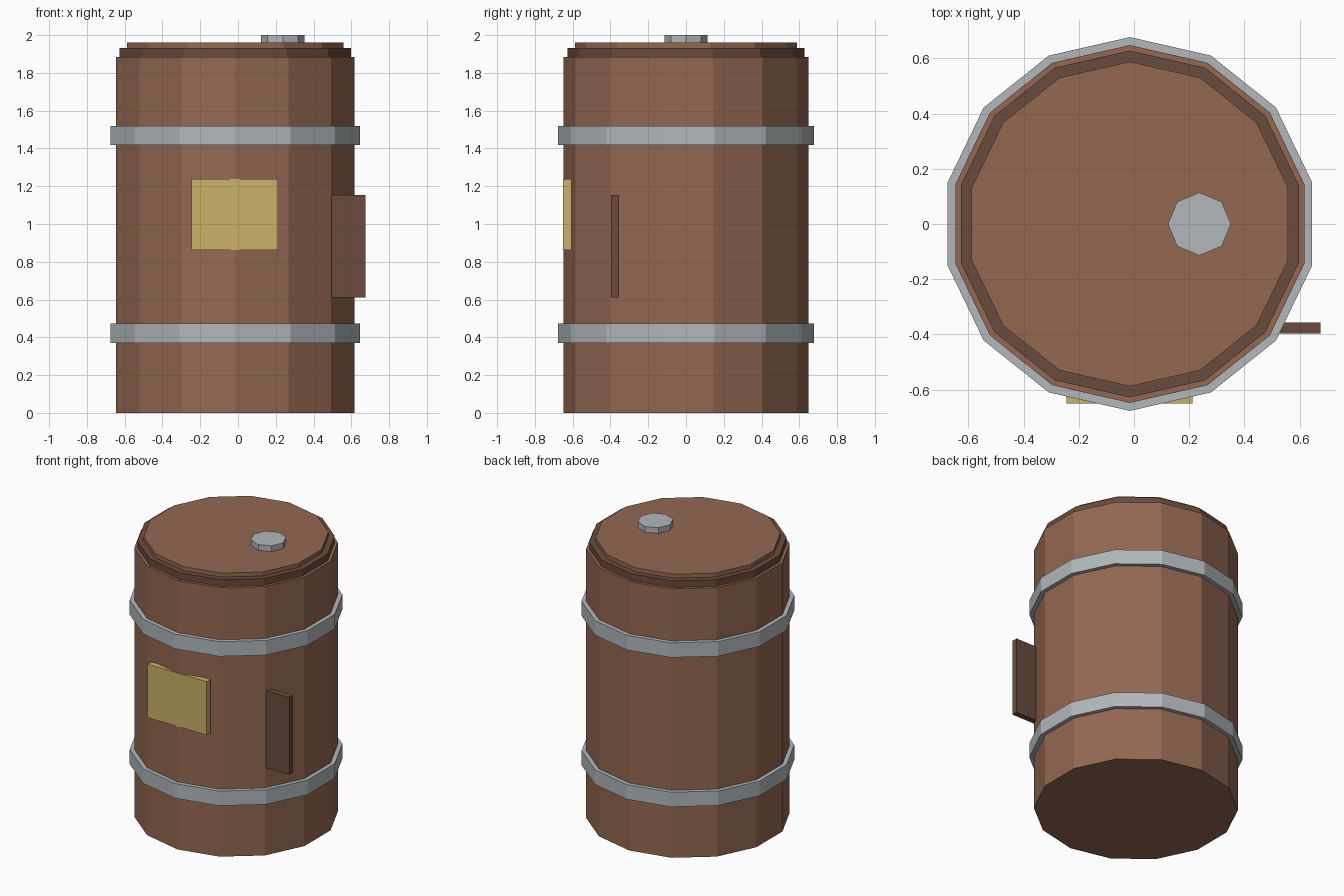
import bpy
import math

cube = bpy.data.objects.get("Cube")
if cube:
    bpy.data.objects.remove(cube, do_unlink=True)


def srgb(*rgb):
    lin = [((c / 255 + 0.055) / 1.055) ** 2.4 for c in rgb]
    return (*lin, 1.0)


def material(name, color):
    mat = bpy.data.materials.new(name)
    mat.use_nodes = True
    mat.diffuse_color = color
    mat.node_tree.nodes["Principled BSDF"].inputs["Base Color"].default_value = color
    return mat


wood = material("brown wood", srgb(148, 104, 82))
dark = material("dark wood", srgb(105, 75, 60))
metal = material("grey metal", srgb(178, 183, 186))
paper = material("yellow label", srgb(203, 177, 104))

CENTER_X = -0.015
SIDES = 14


def finish(name, mat):
    obj = bpy.context.object
    obj.name = name
    obj.data.materials.append(mat)
    return obj


def disc(name, mat, radius, z0, z1, x=CENTER_X, sides=SIDES):
    # Flat-sided prism with a corner pointing along +y
    bpy.ops.mesh.primitive_cylinder_add(
        vertices=sides, radius=radius, depth=z1 - z0, location=(x, 0, (z0 + z1) / 2))
    return finish(name, mat)


def box(name, mat, low, high):
    mid = [(a + b) / 2 for a, b in zip(low, high)]
    bpy.ops.mesh.primitive_cube_add(size=1, location=mid)
    obj = finish(name, mat)
    for v in obj.data.vertices:
        v.co = [c * (b - a) for c, a, b in zip(v.co, low, high)]
    return obj


# Barrel body and stepped lid
disc("barrel_body", wood, 0.648, 0, 1.885)
disc("lid_rim", dark, 0.628, 1.885, 1.932)
disc("lid_top", wood, 0.588, 1.932, 1.96)

# Metal hoops and bung
for name, z in (("lower_hoop", 0.37), ("upper_hoop", 1.417)):
    disc(name, metal, 0.677, z, z + 0.103)
disc("bung", metal, 0.114, 1.96, 2.0, x=0.237, sides=8)

# Label on the front and plate on the side
box("front_label", paper, (-0.245, -0.65, 0.863), (0.212, -0.607, 1.237))
box("side_plate", dark, (0.495, -0.396, 0.612), (0.675, -0.356, 1.153))
